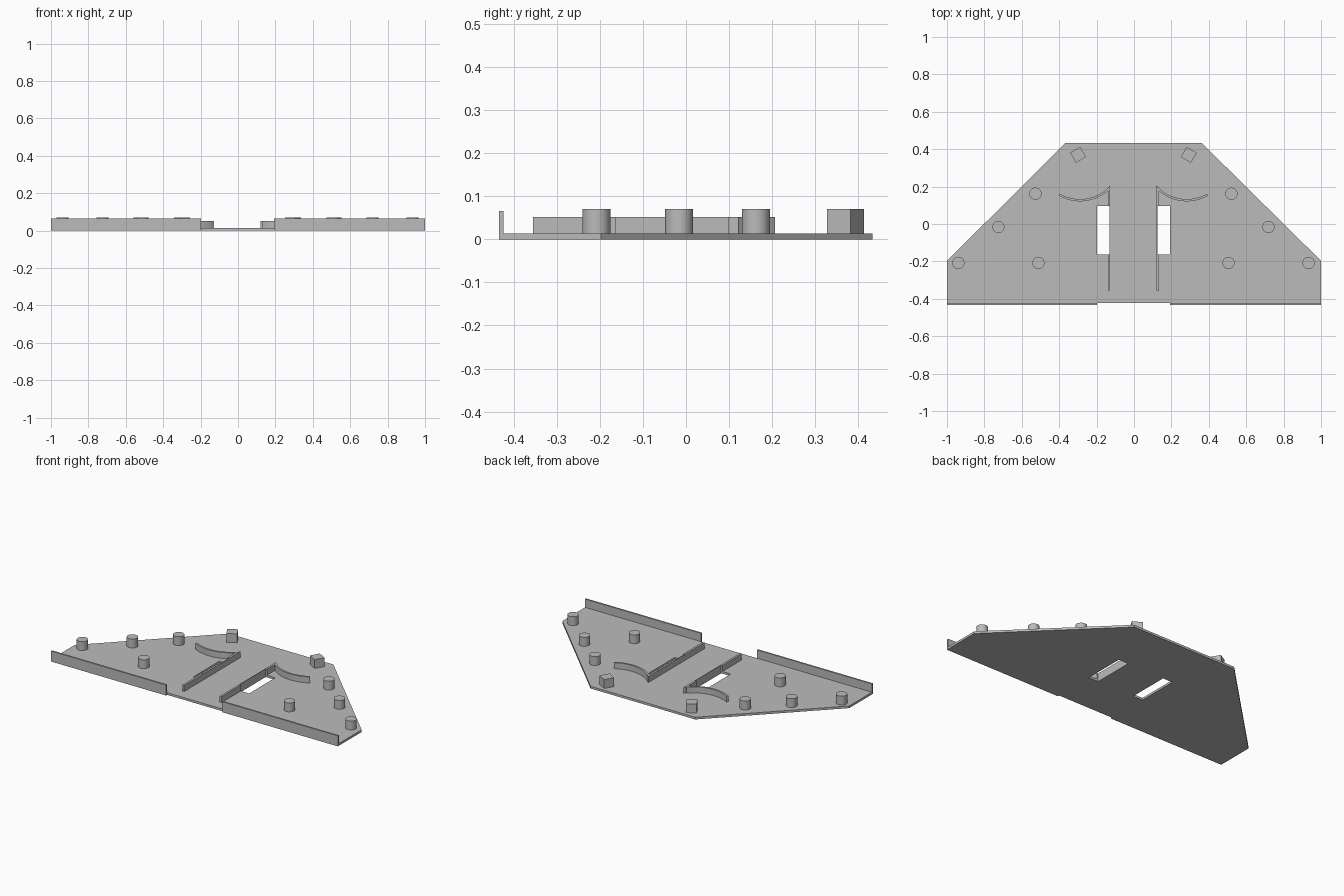
import bpy
import bmesh
import math

cube = bpy.data.objects.get("Cube")
if cube:
    bpy.data.objects.remove(cube, do_unlink=True)

CX = -0.003        # mirror line of the fittings
PLATE_TOP = 0.014
WALL_TOP = 0.052
PEG_TOP = 0.07

grey = bpy.data.materials.new("plain_grey")
grey.use_nodes = True
colour = (0.5, 0.5, 0.5, 1)
grey.diffuse_color = colour
grey.node_tree.nodes["Principled BSDF"].inputs["Base Color"].default_value = colour


def prism(name, outline, z0, z1):
    """Extrude a flat outline from z0 up to z1."""
    bm = bmesh.new()
    face = bm.faces.new([bm.verts.new((x, y, z0)) for x, y in outline])
    extruded = bmesh.ops.extrude_face_region(bm, geom=[face])["geom"]
    for v in extruded:
        if isinstance(v, bmesh.types.BMVert):
            v.co.z = z1
    bmesh.ops.recalc_face_normals(bm, faces=bm.faces)
    mesh = bpy.data.meshes.new(name)
    bm.to_mesh(mesh)
    bm.free()
    obj = bpy.data.objects.new(name, mesh)
    bpy.context.collection.objects.link(obj)
    mesh.materials.append(grey)
    return obj


def rect(x0, x1, y0, y1):
    return [(x0, y0), (x1, y0), (x1, y1), (x0, y1)]


def ring(x, y, r, count, turn=0):
    return [(x + r * math.cos(turn + math.tau * i / count),
             y + r * math.sin(turn + math.tau * i / count)) for i in range(count)]


def arc_band(x, y, radius, thick, a0, a1, steps=16):
    angles = [math.radians(a0 + (a1 - a0) * i / steps) for i in range(steps + 1)]

    def side(r):
        return [(x + r * math.cos(a), y + r * math.sin(a)) for a in angles]
    return side(radius + thick / 2) + side(radius - thick / 2)[::-1]


# Base plate with clipped rear corners
base = prism("base_plate", [(-1, -0.423), (1, -0.423), (1, -0.197),
                            (0.362, 0.433), (-0.367, 0.433), (-1, -0.197)], 0, PLATE_TOP)

for side, s in (("left", 1), ("right", -1)):
    def place(outline):
        return [(CX + s * x, y) for x, y in outline]

    # Slot through the plate
    cutter = prism("slot_cutter", place(rect(0.128, 0.195, -0.163, 0.097)), -0.1, 0.1)
    cutter.hide_render = True
    cut = base.modifiers.new("slot", "BOOLEAN")
    cut.operation = "DIFFERENCE"
    cut.solver = "EXACT"
    cut.object = cutter
    bpy.context.view_layer.objects.active = base
    bpy.ops.object.modifier_apply(modifier=cut.name)
    bpy.data.objects.remove(cutter, do_unlink=True)

    # Raised lip along the front edge
    edge = [(s * abs(x), y) for x, y in rect(0.195 + s * CX, 1, -0.434, -0.423)]
    prism(side + "_front_lip", edge, 0, 0.066)

    # Guide wall, thinned beside the slot
    wall = [(0.124, -0.355), (0.137, -0.355), (0.137, -0.163), (0.128, -0.163),
            (0.128, 0.097), (0.137, 0.097), (0.137, 0.19), (0.124, 0.207)]
    prism(side + "_guide_wall", place(wall), PLATE_TOP - 0.001, WALL_TOP)

    # Curved guide behind the slot
    curved = prism(side + "_curved_guide",
                   place(arc_band(0.285, 0.347, 0.22, 0.012, 225.5, 300)),
                   PLATE_TOP - 0.001, WALL_TOP)

    # Round pegs
    pegs = []
    for i, (x, y) in enumerate([(0.936, -0.208), (0.508, -0.208),
                                (0.722, -0.016), (0.524, 0.162)]):
        pegs.append(prism(f"{side}_peg_{i + 1}", place(ring(x, y, 0.0325, 32)),
                          PLATE_TOP - 0.001, PEG_TOP))

    # Turned square block near the back
    prism(side + "_square_block",
          place(ring(0.296, 0.37, 0.044, 4, math.radians(45 - 30))),
          PLATE_TOP - 0.001, PEG_TOP)

    # Smooth the curved sides, keeping rims sharp
    bpy.ops.object.select_all(action="DESELECT")
    for obj in pegs + [curved]:
        obj.select_set(True)
    bpy.context.view_layer.objects.active = curved
    bpy.ops.object.shade_smooth_by_angle(angle=math.radians(30))

bpy.ops.object.select_all(action="DESELECT")
